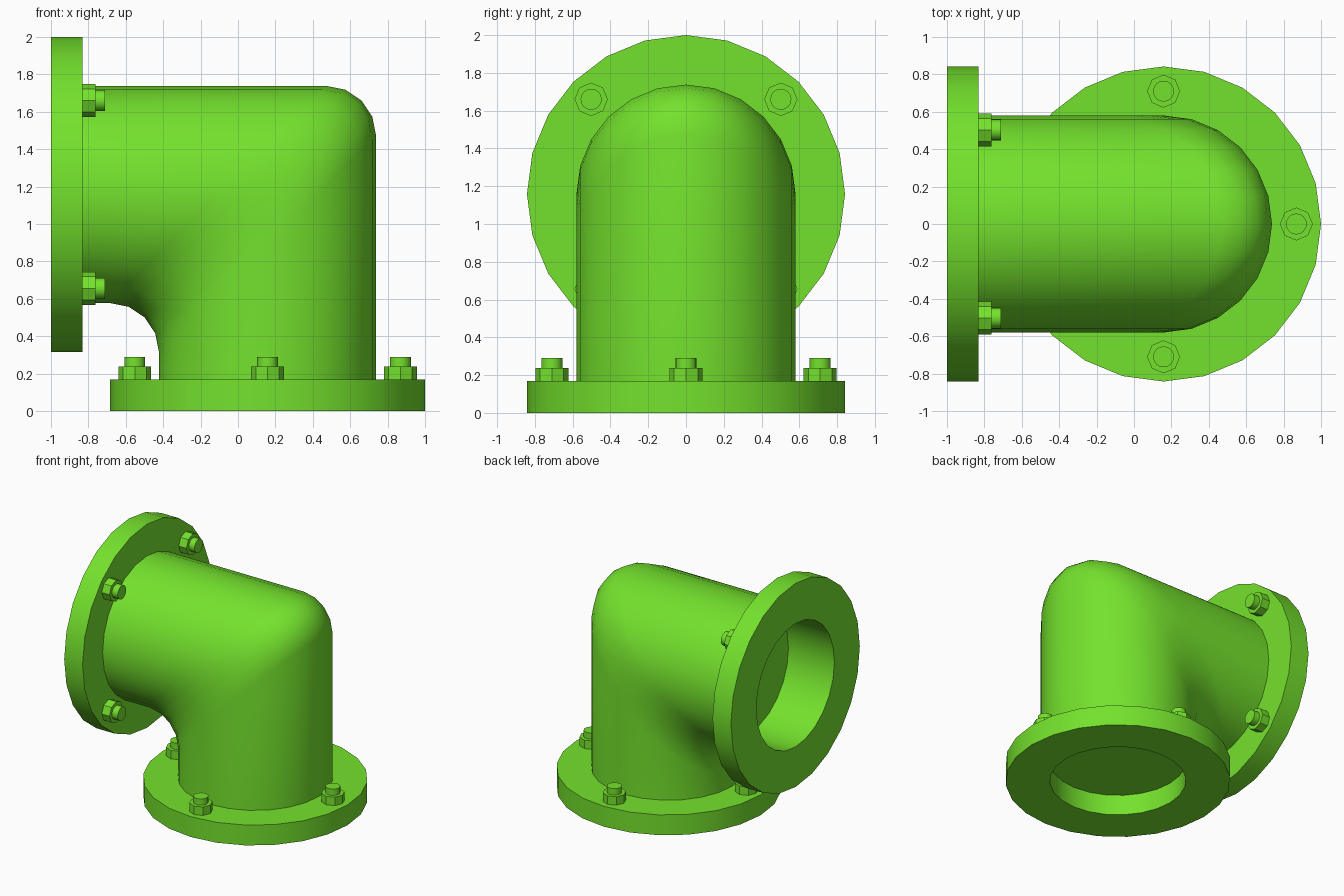
import bpy, bmesh, math
from mathutils import Matrix, Vector

if "Cube" in bpy.data.objects:
    bpy.data.objects.remove(bpy.data.objects["Cube"], do_unlink=True)

green = bpy.data.materials.new("bright_green")
green.use_nodes = True
green.diffuse_color = (0.175, 0.76, 0.026, 1)
green.node_tree.nodes["Principled BSDF"].inputs["Base Color"].default_value = green.diffuse_color

SIDES = 24
AXIS_X, AXIS_Z = 0.158, 1.158      # where the two pipe centre lines meet
PIPE_R, FLANGE_R, BORE_R = 0.58, 0.842, 0.51
THICK, BEND, BOLT_R = 0.168, 0.265, 0.71
POCKET = 0.42                      # depth of the bore behind the side flange


def ring(radius, z, sides=SIDES):
    steps = [2 * math.pi * i / sides for i in range(sides)]
    return [Vector((radius * math.cos(a), radius * math.sin(a), z)) for a in steps]


def loft(name, rings, closed=False, matrix=Matrix()):
    """Skin rings of equal count; either join last to first or cap the ends."""
    bm = bmesh.new()
    loops = [[bm.verts.new(matrix @ p) for p in r] for r in rings]
    n = len(loops[0])
    pairs = list(zip(loops, loops[1:]))
    if closed:
        pairs.append((loops[-1], loops[0]))
    else:
        bm.faces.new(loops[0])
        bm.faces.new(loops[-1])
    for a, b in pairs:
        for i in range(n):
            j = (i + 1) % n
            bm.faces.new((a[i], a[j], b[j], b[i]))
    bmesh.ops.recalc_face_normals(bm, faces=bm.faces)
    mesh = bpy.data.meshes.new(name)
    bm.to_mesh(mesh)
    bm.free()
    mesh.materials.append(green)
    obj = bpy.data.objects.new(name, mesh)
    bpy.context.collection.objects.link(obj)
    bpy.ops.object.select_all(action="DESELECT")
    obj.select_set(True)
    bpy.context.view_layer.objects.active = obj
    bpy.ops.object.shade_smooth_by_angle(angle=math.radians(30))
    return obj


# Elbow pipe: a mitred bend whose joint is rounded by the same arc all round
base = ring(PIPE_R, 0)
elbow = [[Vector((AXIS_X + p.x, p.y, THICK)) for p in base]]
for k in range(5):
    t = math.radians(22.5 * k)
    dx, dz = BEND * (math.cos(t) - 1), BEND * (math.sin(t) - 1)
    elbow.append([Vector((AXIS_X + p.x + dx, p.y, AXIS_Z + p.x + dz)) for p in base])
# Side mouth: the end face steps in to the bore, which runs back into the pipe
for radius, depth in ((PIPE_R, THICK), (BORE_R, THICK), (BORE_R, POCKET)):
    elbow.append([Vector((depth - 1, p.y, AXIS_Z + p.x)) for p in ring(radius, 0)])
loft("elbow_pipe", elbow)


# Flange with its bolts, built upright and then placed by a matrix
def flange(prefix, matrix, first_angle):
    loft(prefix + "_flange", [ring(FLANGE_R, 0), ring(FLANGE_R, THICK),
                              ring(BORE_R, THICK), ring(BORE_R, 0)], True, matrix)
    for i in range(4):
        a = math.radians(first_angle + 90 * i)
        spot = matrix @ Matrix.Translation((BOLT_R * math.cos(a), BOLT_R * math.sin(a), THICK))
        spot = spot @ Matrix.Rotation(-math.radians(first_angle), 4, "Z")
        loft(f"{prefix}_nut_{i + 1}", [ring(0.088, 0, 8), ring(0.088, 0.07, 8)], matrix=spot)
        loft(f"{prefix}_bolt_end_{i + 1}", [ring(0.056, 0, 16), ring(0.056, 0.122, 16)], matrix=spot)


flange("base", Matrix.Translation((AXIS_X, 0, 0)), 0)
flange("side", Matrix.Translation((-1, 0, AXIS_Z)) @ Matrix.Rotation(math.pi / 2, 4, "Y"), 45)
